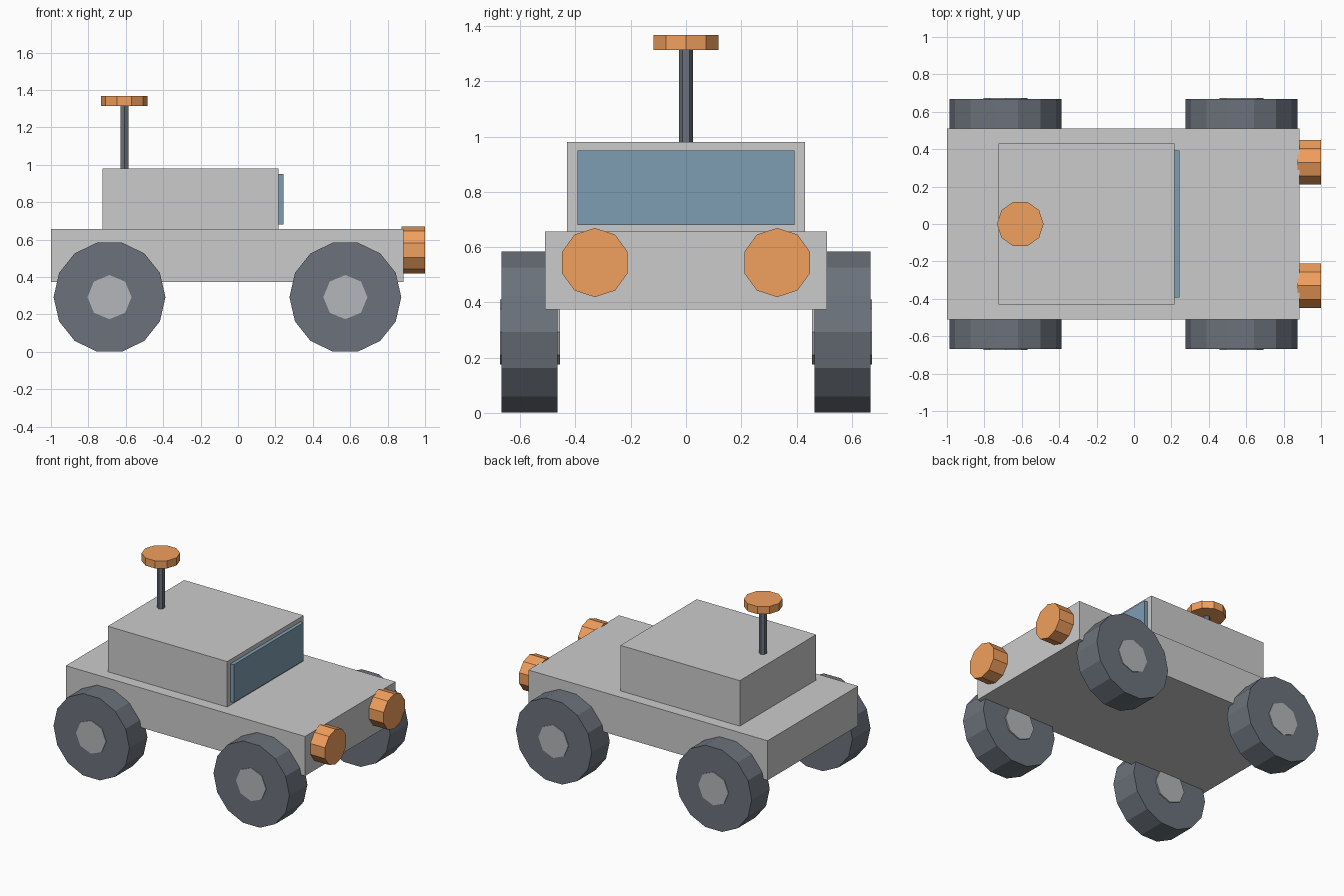
import bpy
from math import pi

if "Cube" in bpy.data.objects:
    bpy.data.objects.remove(bpy.data.objects["Cube"])


def material(name, r, g, b):
    m = bpy.data.materials.new(name)
    m.diffuse_color = (r, g, b, 1)
    m.use_nodes = True
    m.node_tree.nodes["Principled BSDF"].inputs["Base Color"].default_value = m.diffuse_color
    return m


RUBBER = material("dark_grey", 0.15, 0.17, 0.20)
METAL = material("hub_grey", 0.46, 0.47, 0.49)
ORANGE = material("orange", 0.88, 0.35, 0.11)
GLASS = material("blue_glass", 0.21, 0.34, 0.45)


def finish(name, mat):
    ob = bpy.context.object
    ob.name = name
    if mat:
        ob.data.materials.append(mat)
    return ob


def box(name, x, y, z, mat=None):
    """Box given by its (min, max) range on each axis."""
    centre = [(a + b) / 2 for a, b in (x, y, z)]
    bpy.ops.mesh.primitive_cube_add(size=1, location=centre)
    ob = finish(name, mat)
    ob.scale = [b - a for a, b in (x, y, z)]
    return ob


def prism(name, sides, radius, depth, centre, rotation, mat):
    bpy.ops.mesh.primitive_cylinder_add(vertices=sides, radius=radius, depth=depth,
                                        location=centre, rotation=rotation)
    return finish(name, mat)


# body, cabin and windscreen
box("body", (-1.0, 0.885), (-0.51, 0.51), (0.374, 0.656))
box("cabin", (-0.725, 0.216), (-0.43, 0.43), (0.656, 0.98))
box("windscreen", (0.20, 0.242), (-0.393, 0.393), (0.68, 0.95), GLASS)

# wheels with hubs on both sides
for end, x in (("front", 0.574), ("rear", -0.687)):
    for side, s in (("right", -1), ("left", 1)):
        at = (x, s * 0.567, 0.2925)
        prism(f"{end}_{side}_wheel", 14, 0.299, 0.203, at, (pi / 2, pi / 2, 0), RUBBER)
        prism(f"{end}_{side}_hub", 8, 0.118, 0.217, (x, s * 0.565, 0.2925),
              (pi / 2, 0, 0), METAL)

# headlights
for side, s in (("right", -1), ("left", 1)):
    prism(f"{side}_headlight", 10, 0.125, 0.125, (0.9375, s * 0.33, 0.544),
          (pi / 2, 0, pi / 2), ORANGE)

# mast and its disc
prism("mast", 6, 0.0245, 0.36, (-0.607, 0, 1.145), (0, 0, 0), RUBBER)
prism("mast_disc", 10, 0.1245, 0.054, (-0.608, 0, 1.341), (0, 0, pi / 2), ORANGE)
